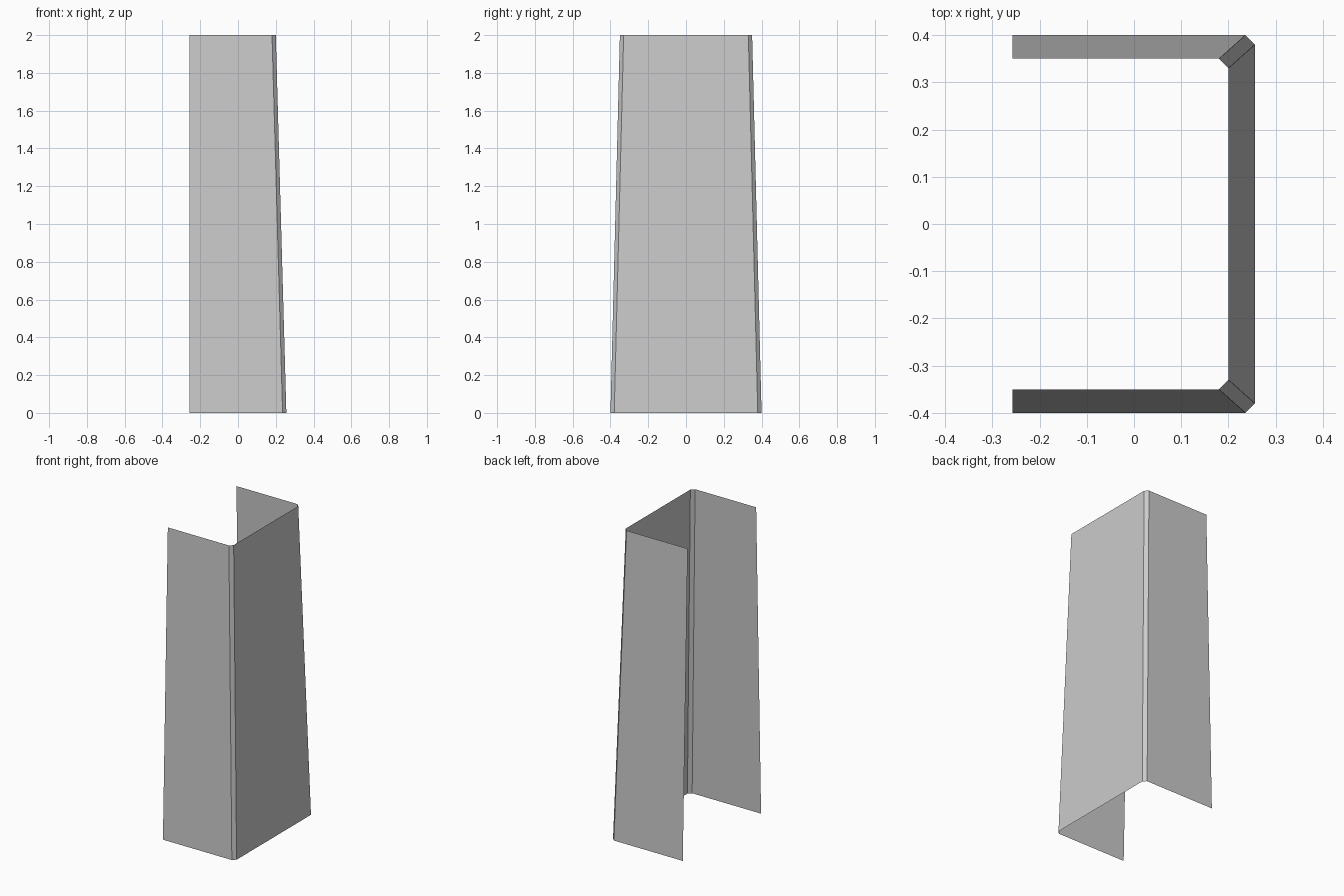
import bpy
import bmesh

cube = bpy.data.objects.get("Cube")
if cube:
    bpy.data.objects.remove(cube, do_unlink=True)

HEIGHT = 2.0
OPEN_X = -0.257   # free edge of both side flanges
BEVEL = 0.02      # corner chamfer


def channel_profile(wall_x, half_y):
    """Open C-shaped section with chamfered corners, front to back."""
    half = [(OPEN_X, -half_y), (wall_x - BEVEL, -half_y), (wall_x, -half_y + BEVEL)]
    return half + [(x, -y) for x, y in reversed(half)]


# Plain grey sheet
grey = bpy.data.materials.new("light_grey")
grey.use_nodes = True
colour = (0.6, 0.6, 0.6, 1.0)
grey.diffuse_color = colour
grey.node_tree.nodes["Principled BSDF"].inputs["Base Color"].default_value = colour

# Tapered channel: wide section at the bottom, narrow one at the top
bm = bmesh.new()
bottom = [bm.verts.new((x, y, 0)) for x, y in channel_profile(0.256, 0.4)]
top = [bm.verts.new((x, y, HEIGHT)) for x, y in channel_profile(0.2, 0.35)]
for i in range(len(bottom) - 1):
    bm.faces.new((bottom[i], bottom[i + 1], top[i + 1], top[i]))

mesh = bpy.data.meshes.new("tapered_channel")
bm.to_mesh(mesh)
bm.free()
mesh.materials.append(grey)
channel = bpy.data.objects.new("tapered_channel", mesh)
bpy.context.collection.objects.link(channel)
